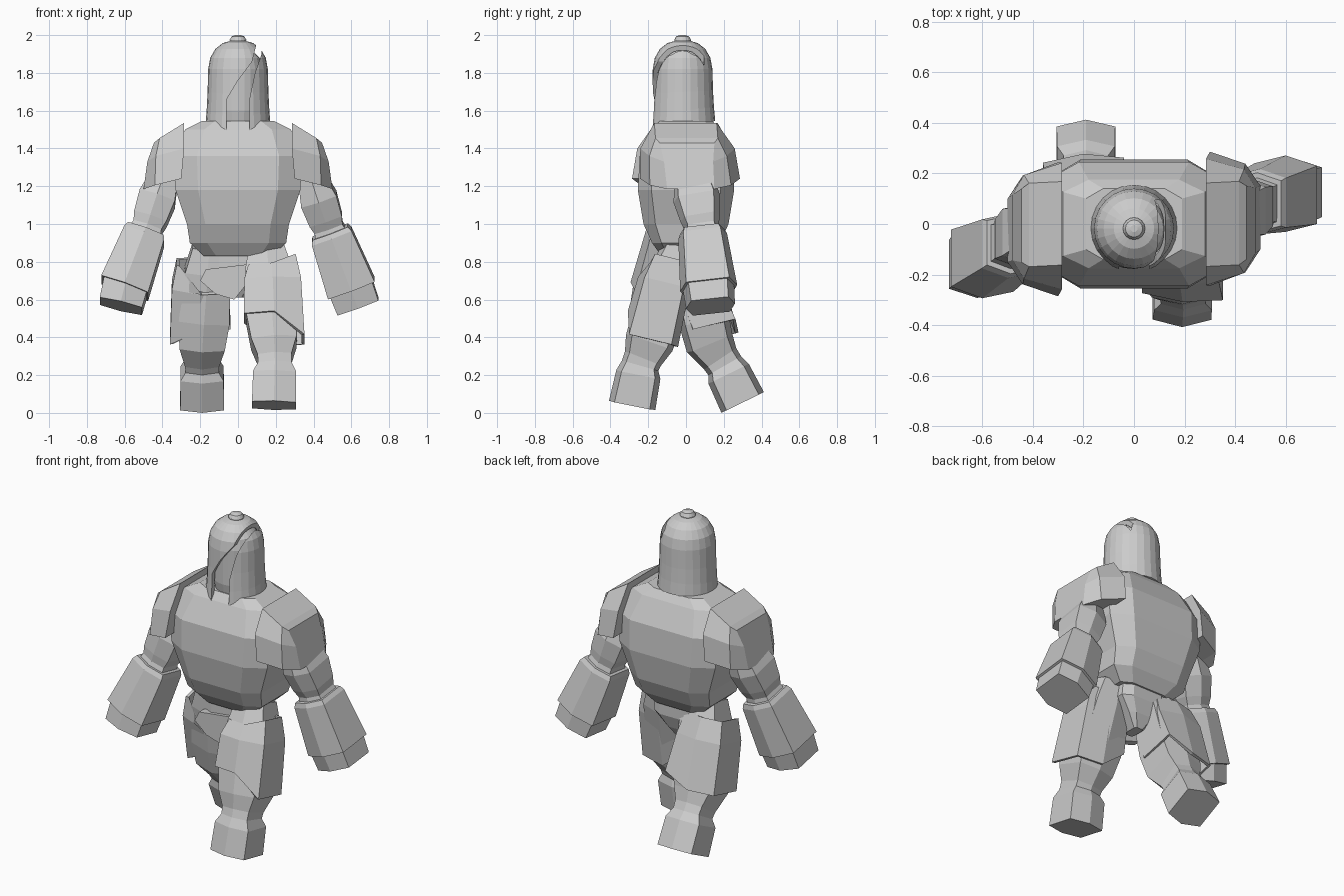
import bpy, bmesh, math
from mathutils import Vector

cube = bpy.data.objects.get("Cube")
if cube:
    bpy.data.objects.remove(cube)

grey = bpy.data.materials.new("plain grey")
grey.use_nodes = True
colour = (0.6, 0.6, 0.6, 1)
grey.diffuse_color = colour
grey.node_tree.nodes["Principled BSDF"].inputs["Base Color"].default_value = colour


def loft(name, rings, cap_start=True, cap_end=True, thickness=0):
    """Bridge equal-sized rings of points into one mesh."""
    bm = bmesh.new()
    rows = [[bm.verts.new(p) for p in ring] for ring in rings]
    n = len(rows[0])
    for a, b in zip(rows, rows[1:]):
        for i in range(n):
            j = (i + 1) % n
            bm.faces.new((a[i], a[j], b[j], b[i]))
    if cap_start:
        bm.faces.new(rows[0])
    if cap_end:
        bm.faces.new(rows[-1])
    bmesh.ops.recalc_face_normals(bm, faces=bm.faces)
    mesh = bpy.data.meshes.new(name)
    bm.to_mesh(mesh)
    bm.free()
    mesh.materials.append(grey)
    obj = bpy.data.objects.new(name, mesh)
    bpy.context.collection.objects.link(obj)
    if thickness:
        mod = obj.modifiers.new("wall", 'SOLIDIFY')
        mod.thickness = thickness
        mod.offset = -1
    return obj


def hex_rings(path, radii):
    """Boxy six-sided rings square to a path, with a blunt corner front and back."""
    pts = [Vector(p) for p in path]
    outline = [(1, .76), (0, 1), (-1, .76), (-1, -.76), (0, -1), (1, -.76)]
    rings = []
    for i, p in enumerate(pts):
        t = (pts[min(i + 1, len(pts) - 1)] - pts[max(i - 1, 0)]).normalized()
        u = Vector((1, 0, 0))
        u = (u - t * u.dot(t)).normalized()
        v = u.cross(t)
        rx, ry = radii[i]
        rings.append([p + u * rx * a + v * ry * b for a, b in outline])
    return rings


def lathe_rings(profile, segments, centre_y=0.0, drop=0.0):
    """Round rings; drop lowers the front and lifts the back of the hem."""
    rings = []
    for r, z, lean in profile:
        ring = []
        for k in range(segments):
            a = 2 * math.pi * k / segments
            y = r * math.sin(a)
            ring.append((r * math.cos(a), centre_y + y, z + lean * drop * y / r))
        rings.append(ring)
    return rings


# Torso: a barrel with gently bevelled corners
def bevelled_box(z, w, d):
    half = [(w, -.72 * d), (w, .72 * d), (.64 * w, d), (-.64 * w, d)]
    return [(x, y, z) for x, y in half + [(-w, .72 * d), (-w, -.72 * d),
                                           (-.64 * w, -d), (.64 * w, -d)]]


torso = [(1.545, .19, .14), (1.5, .28, .175), (1.36, .34, .245), (1.18, .33, .255),
         (1.0, .27, .225), (.9, .255, .18), (.83, .18, .13)]
loft("torso", [bevelled_box(*r) for r in torso])
loft("pelvis", [bevelled_box(*r) for r in
                [(.86, .15, .12), (.76, .16, .12), (.68, .09, .09), (.61, .03, .05)]])

# Diagonal front cloth
cloth = [(-.2, .7), (-.17, .76), (.08, .79), (.06, .7), (-.02, .6), (-.12, .63)]
loft("waist_cloth", [[(x, y, z) for x, z in cloth] for y in (-.14, -.09)])

# Helmet shell with a slanting slot running up over the left side
helm_y = -.018
profile = [(.173, 1.515, 1), (.166, 1.6, .6), (.161, 1.7, .2), (.158, 1.82, 0),
           (.147, 1.88, 0), (.12, 1.927, 0), (.08, 1.958, 0), (.03, 1.972, 0)]
helmet = loft("helmet", lathe_rings(profile, 24, helm_y, .03), False, True, .025)
slot = [(-.06, 1.4), (-.06, 1.66), (0, 1.76), (.075, 1.86), (.1, 1.96), (.125, 1.94),
        (.125, 1.9), (.09, 1.8), (.06, 1.66), (.06, 1.4)]
cutter = loft("slot_cutter", [[(x, y, z) for x, z in slot] for y in (-.5, .095)])
cutter.hide_render = True
cutter.hide_set(True)
cutter.display_type = 'WIRE'
cut = helmet.modifiers.new("slot", 'BOOLEAN')
cut.operation = 'DIFFERENCE'
cut.solver = 'EXACT'
cut.object = cutter

head = [(.11, 1.5, 0), (.13, 1.6, 0), (.13, 1.82, 0), (.115, 1.88, 0), (.06, 1.93, 0)]
loft("head", lathe_rings(head, 24, helm_y))
knob = [(.042, 1.955, 0), (.044, 1.975, 0), (.034, 1.993, 0), (.014, 2.0, 0)]
loft("helmet_knob", lathe_rings(knob, 16, helm_y))


# Shoulder pads: arched blocks, swung slightly with each arm
def shoulder_pad(name, side):
    inner = [(.3, .265, 1.24), (.285, .25, 1.4), (.285, .165, 1.535)]
    middle = [(.44, .215, 1.205), (.435, .205, 1.36), (.415, .165, 1.455)]
    outer = [(.5, .125, 1.185), (.48, .13, 1.33), (.445, .145, 1.43)]
    rings = []
    for arch in (inner, middle, outer):
        ring = [(x, -y, z) for x, y, z in arch] + [(x, y, z) for x, y, z in arch[::-1]]
        rings.append([(side * x, y + side * .08 * (1.5 - z), z) for x, y, z in ring])
    loft(name, rings)


# Arms: path given for each side, shared thicknesses
def arm(name, shoulder, elbow, wrist, tip):
    s, e, w, t = map(Vector, (shoulder, elbow, wrist, tip))
    loft(name + "_upper_arm",
         hex_rings([s, s.lerp(e, .5), s.lerp(e, .82), s.lerp(e, .95), e.lerp(w, .12)],
                   [(.06, .09), (.098, .125), (.09, .105), (.078, .092), (.09, .105)]))
    loft(name + "_forearm",
         hex_rings([e.lerp(w, .02), e.lerp(w, .1), w],
                   [(.1, .118), (.112, .13), (.132, .152)]))
    loft(name + "_hand",
         hex_rings([e.lerp(w, .9), t], [(.12, .138), (.115, .13)]))


# Legs: one continuous tube from hip through knee and ankle to block foot
def leg(name, hip, knee, ankle, sole):
    h, k, a, s = map(Vector, (hip, knee, ankle, sole))
    loft(name + "_leg",
         hex_rings([h, h.lerp(k, .25), h.lerp(k, .75), k, a.lerp(k, .3), a,
                    a.lerp(s, .22), s],
                   [(.09, .09), (.12, .12), (.135, .135), (.12, .13), (.09, .102),
                    (.088, .1), (.114, .119), (.116, .125)]))


# Thigh guards: open shells with a notched top and an uneven front hem
def thigh_guard(name, side, top, bottom, dip, lift):
    t, b = Vector(top), Vector(bottom)
    rings = hex_rings([t, t.lerp(b, .3), b],
                      [(.125, .108), (.15, .14), (.16, .152)])
    for p in rings[0]:
        if (p.x - t.x) * side < .02 and p.y < t.y:
            p.z -= dip
    for p in rings[2]:
        if (p.x - b.x) * side < .02 and p.y < b.y + .12:
            p.z += lift
            p.y += .25 * lift
    loft(name, rings, False, False, .018)


shoulder_pad("left_shoulder_pad", 1)
shoulder_pad("right_shoulder_pad", -1)
arm("left", (.37, .03, 1.3), (.485, .085, .965), (.6, .12, .66), (.635, .13, .565))
arm("right", (-.37, 0, 1.3), (-.485, -.08, .965), (-.6, -.145, .66), (-.62, -.165, .565))
leg("left", (.15, -.03, .88), (.19, -.195, .37), (.195, -.243, .25), (.19, -.285, .04))
leg("right", (-.15, 0, .88), (-.19, .125, .37), (-.19, .205, .25), (-.19, .3, .055))
thigh_guard("left_thigh_guard", 1, (.18, -.085, .82), (.192, -.19, .385), .05, .12)
thigh_guard("right_thigh_guard", -1, (-.2, .03, .8), (-.2, .13, .39), .15, .08)
